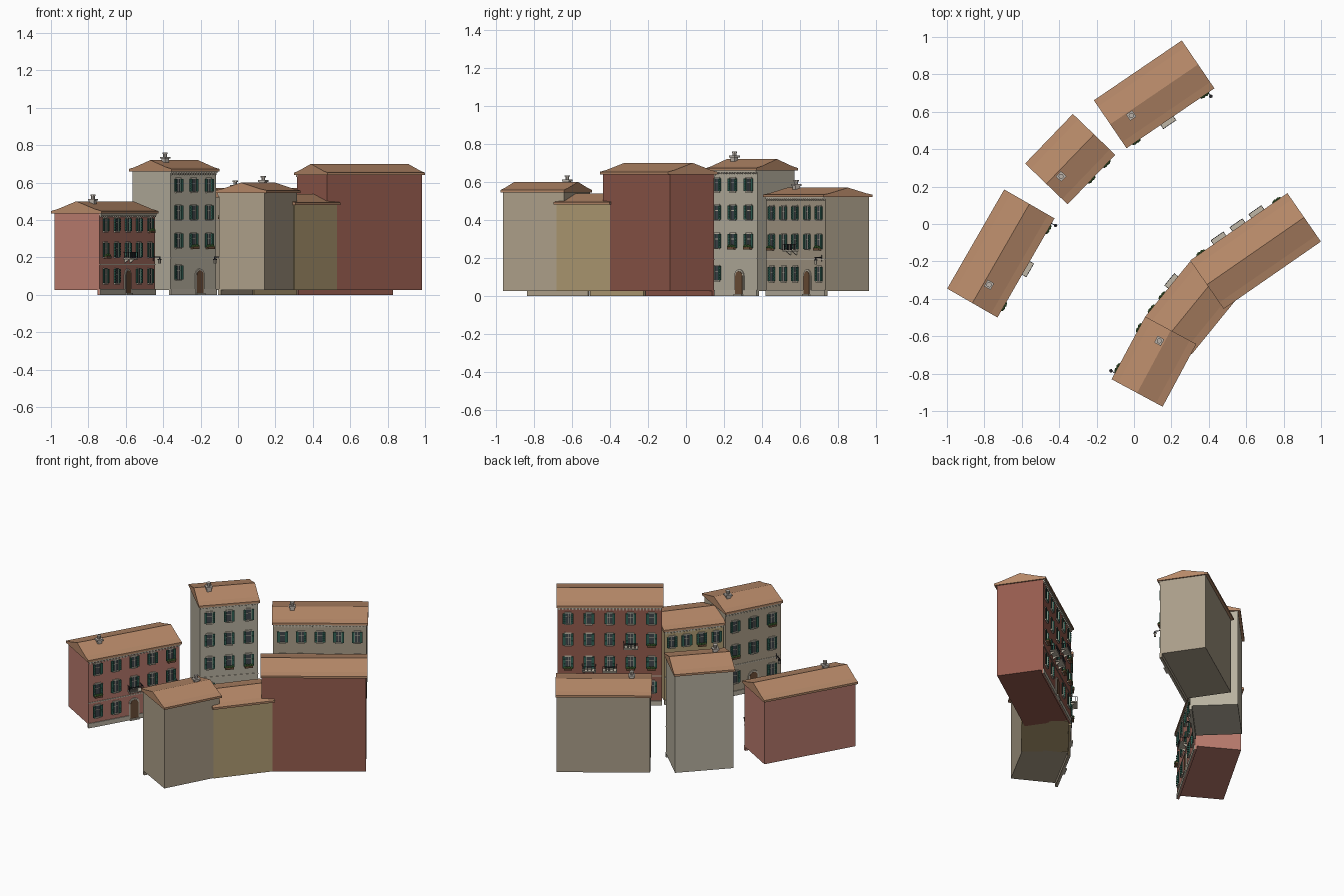
import bpy, bmesh, math
from mathutils import Matrix, Vector

if "Cube" in bpy.data.objects:
    bpy.data.objects.remove(bpy.data.objects["Cube"])

COL = dict(roof=(.47, .25, .14), stone=(.52, .47, .38), green=(.03, .12, .09),
           glass=(.05, .06, .07), iron=(.03, .03, .035), leaf=(.08, .2, .05),
           wood=(.16, .08, .04), pot=(.5, .45, .4))
MATS = {}


def mat(name, rgb):
    if name not in MATS:
        MATS[name] = bpy.data.materials.new(name)
        MATS[name].diffuse_color = (*rgb, 1)
    return MATS[name]


class Part:
    """Collects simple solids in facade space: x along, y inward, z up."""
    def __init__(self, name, material):
        self.name, self.material, self.bm = name, material, bmesh.new()

    def prism(self, pts, vec):
        vec = Vector(vec)
        a = [self.bm.verts.new(p) for p in pts]
        b = [self.bm.verts.new(Vector(p) + vec) for p in pts]
        self.bm.faces.new(a)
        self.bm.faces.new(b[::-1])
        for i in range(len(a)):
            j = (i + 1) % len(a)
            self.bm.faces.new((a[i], b[i], b[j], a[j]))

    def box(self, x0, x1, y0, y1, z0, z1):
        self.prism([(x0, y0, z0), (x1, y0, z0), (x1, y1, z0), (x0, y1, z0)], (0, 0, z1 - z0))

    def tube(self, x, y, z0, z1, r, n=8):
        self.prism([(x + r * math.cos(k * math.tau / n), y + r * math.sin(k * math.tau / n), z0)
                    for k in range(n)], (0, 0, z1 - z0))

    def finish(self, matrix):
        if not self.bm.faces:
            return
        bmesh.ops.recalc_face_normals(self.bm, faces=self.bm.faces)
        me = bpy.data.meshes.new(self.name)
        self.bm.to_mesh(me)
        self.bm.free()
        me.materials.append(self.material)
        ob = bpy.data.objects.new(self.name, me)
        ob.matrix_world = matrix
        bpy.context.collection.objects.link(ob)


def arch(x, y, z0, w, h, n=8):
    """Round-headed outline in the facade plane."""
    r = w / 2
    return [(x - r, y, z0), (x + r, y, z0)] + [
        (x + r * math.cos(k * math.pi / n), y, z0 + h - r + r * math.sin(k * math.pi / n))
        for k in range(n + 1)]


def house(tag, p0, p1, depth, eave, ridge, wall, cols, rows, door, balconies=(), planters=(),
          chimney=None, lamp=None):
    p0, p1 = Vector((*p0, 0)), Vector((*p1, 0))
    u = (p1 - p0).normalized()
    L = (p1 - p0).length
    v = Vector((-u.y, u.x, 0))
    M = Matrix(((u.x, v.x, 0, p0.x), (u.y, v.y, 0, p0.y), (0, 0, 1, 0), (0, 0, 0, 1)))
    P = {k: Part(f"{tag}_{k}", m) for k, m in dict(
        walls=mat(tag + "_plaster", wall), roof=mat("roof", COL['roof']),
        trim=mat("stone", COL['stone']), shutters=mat("green", COL['green']),
        panes=mat("glass", COL['glass']), railings=mat("iron", COL['iron']),
        plants=mat("leaf", COL['leaf']), door=mat("wood", COL['wood']),
        chimney=mat("pot", COL['pot'])).items()}
    f, e = .016, .008                         # facade set-back and gable overhang
    trim, rail = P['trim'], P['railings']

    # body, and a facade slab that reaches the ground
    P['walls'].box(e, L - e, f + .012, depth - f, .025, eave + .005)
    P['walls'].box(e, L - e, f, f + .0121, 0, eave + .005)

    # solid gable roof with a softer pitch near the eaves
    t, h = .013, ridge - eave
    half = [(0, eave), (0, eave + t), (depth * .13, eave + t + (h - t) * .2)]
    prof = half + [(depth / 2, ridge)] + [(depth - a, b) for a, b in half[::-1]]
    P['roof'].prism([(0, a, b) for a, b in prof], (L, 0, 0))

    # plinth, string course, cornice and dentils
    trim.box(e, L - e, f - .005, f + .002, 0, .03)
    zs = (rows[0] + rows[1]) / 2 - .012
    trim.box(e, L - e, f - .003, f + .002, zs, zs + .006)
    trim.box(e, L - e, f - .009, f + .002, eave - .01, eave + .002)
    n = int(L / .02)
    for k in range(n):
        x = e + (k + .5) * (L - 2 * e) / n
        trim.box(x - .004, x + .004, f - .007, f, eave - .019, eave - .009)

    # windows: pane, glazing bars, surround, sill and open shutters
    pitch = (L - 2 * e) / cols

    def cx(c):
        return e + (c + .5) * pitch
    w, sw = .015, .017
    for r, z in enumerate(rows):
        hh = .037 if r < len(rows) - 1 else .034
        for c in range(cols):
            if r == 0 and abs(c - door) < .7:
                continue
            x = cx(c)
            P['panes'].box(x - w, x + w, f - .001, f + .002, z - hh, z + hh)
            trim.box(x - .001, x + .001, f - .002, f, z - hh, z + hh)
            trim.box(x - w, x + w, f - .002, f, z + .008, z + .011)
            trim.box(x - w - .006, x + w + .006, f - .006, f, z + hh, z + hh + .007)
            trim.box(x - w - .007, x + w + .007, f - .009, f, z - hh - .007, z - hh)
            for s in (-1, 1):
                a, b = sorted((x + s * w, x + s * (w + .003)))
                trim.box(a, b, f - .004, f, z - hh, z + hh)
                a, b = sorted((x + s * (w + .001), x + s * (w + sw)))
                P['shutters'].box(a, b, f - .009, f - .004, z - hh, z + hh)
                for q in range(5):
                    zq = z - hh + (q + .6) * 2 * hh / 5.2
                    P['shutters'].box(a + .003, b - .003, f - .011, f - .009, zq, zq + .008)

    # arched door with stone surround
    x = cx(door)
    trim.prism(arch(x, f - .006, 0, .068, .14), (0, .007, 0))
    P['door'].prism(arch(x, f - .008, .005, .05, .125), (0, .005, 0))
    trim.box(x - .03, x + .03, f - .016, f, 0, .01)

    # balconies: slab, consoles and iron railing
    for c, r in balconies:
        x, z = cx(c), rows[r] - .05
        bw, bd = .042, .042
        y = f - bd
        trim.box(x - bw, x + bw, y, f, z, z + .007)
        for s in (-1, 1):
            trim.prism([(x + s * .028 - .003, f, z), (x + s * .028 - .003, f - .03, z),
                        (x + s * .028 - .003, f, z - .02)], (.006, 0, 0))
            rail.box(x + s * (bw - .002) - .001, x + s * (bw - .002) + .001, y, f, z + .036, z + .039)
            for k in range(4):
                yy = y + .001 + k * .011
                rail.box(x + s * (bw - .002) - .001, x + s * (bw - .002) + .001, yy, yy + .0015, z, z + .037)
        rail.box(x - bw, x + bw, y, y + .003, z + .036, z + .039)
        for k in range(13):
            xx = x - bw + .001 + k * (2 * bw - .002) / 12
            rail.box(xx - .0008, xx + .0008, y + .001, y + .0025, z + .005, z + .037)

    # window boxes with plants
    for c, r in planters:
        x, z = cx(c), rows[r] - .045
        P['door'].box(x - .024, x + .024, f - .024, f - .006, z, z + .012)
        for k in range(5):
            xx = x - .02 + k * .01
            bmesh.ops.create_icosphere(
                P['plants'].bm, subdivisions=1, radius=.0085,
                matrix=Matrix.Translation((xx, f - .016 - .004 * (k % 2), z + .014 + .004 * (k % 2))))

    # chimney: shaft, cap and round pot
    if chimney:
        (wx, wy), top = chimney
        q = M.inverted() @ Vector((wx, wy, 0))
        ch = P['chimney']
        ch.box(q.x - .014, q.x + .014, q.y - .014, q.y + .014, eave, top - .03)
        ch.box(q.x - .02, q.x + .02, q.y - .02, q.y + .02, top - .032, top - .022)
        ch.tube(q.x, q.y, top - .023, top - .006, .01)
        ch.tube(q.x, q.y, top - .007, top, .014)

    # bracketed street lamp
    if lamp:
        x, z = lamp * L, .2
        rail.box(x - .002, x + .002, f - .045, f, z, z + .004)
        rail.box(x - .002, x + .002, f - .003, f, z - .02, z + .015)
        rail.tube(x, f - .04, z - .008, z, .004, 6)
        rail.tube(x, f - .04, z - .014, z - .008, .01, 6)
        trim.tube(x, f - .04, z - .034, z - .014, .007, 6)

    for p in P.values():
        p.finish(M)


# left row
house("pink_house", (-.73, -.50), (-.425, .03), .31, .435, .50, (.49, .2, .155), 5,
      (.10, .24, .375), 2, [(2, 1)], [(0, 1), (4, 2)], ((-.775, -.325), .535), .95)
house("tower_house", (-.355, .105), (-.10, .37), .315, .66, .72, (.48, .44, .35), 3,
      (.12, .29, .44, .585), 1.4, [], [(1, 1), (2, 1)], ((-.39, .255), .76))
house("beige_house", (-.04, .405), (.43, .725), .31, .52, .57, (.40, .34, .25), 5,
      (.115, .285, .437), 3, [(1.8, 1)], [(0, 1), (4, 1)], ((-.015, .58), .61), .93)
# right row
house("cream_house", (.06, -.495), (-.12, -.83), .31, .545, .60, (.43, .36, .26), 3,
      (.12, .29, .45), 1, [], [(0, 1), (2, 2)], ((.135, -.625), .635), .9)
house("ochre_house", (.30, -.20), (.06, -.495), .32, .48, .54, (.46, .35, .18), 4,
      (.11, .26, .405), 2, [(1, 1)], [(3, 1), (2, 2)])
house("red_house", (.82, .165), (.30, -.195), .315, .64, .70, (.30, .105, .075), 5,
      (.12, .28, .43, .565), 2, [(1, 1), (2, 1), (3, 2)], [(0, 1), (4, 1), (4, 2), (3, 1)])

for m in bpy.data.materials:
    if m.users and not m.is_grease_pencil:
        m.use_nodes = True
        m.node_tree.nodes["Principled BSDF"].inputs["Base Color"].default_value = m.diffuse_color
